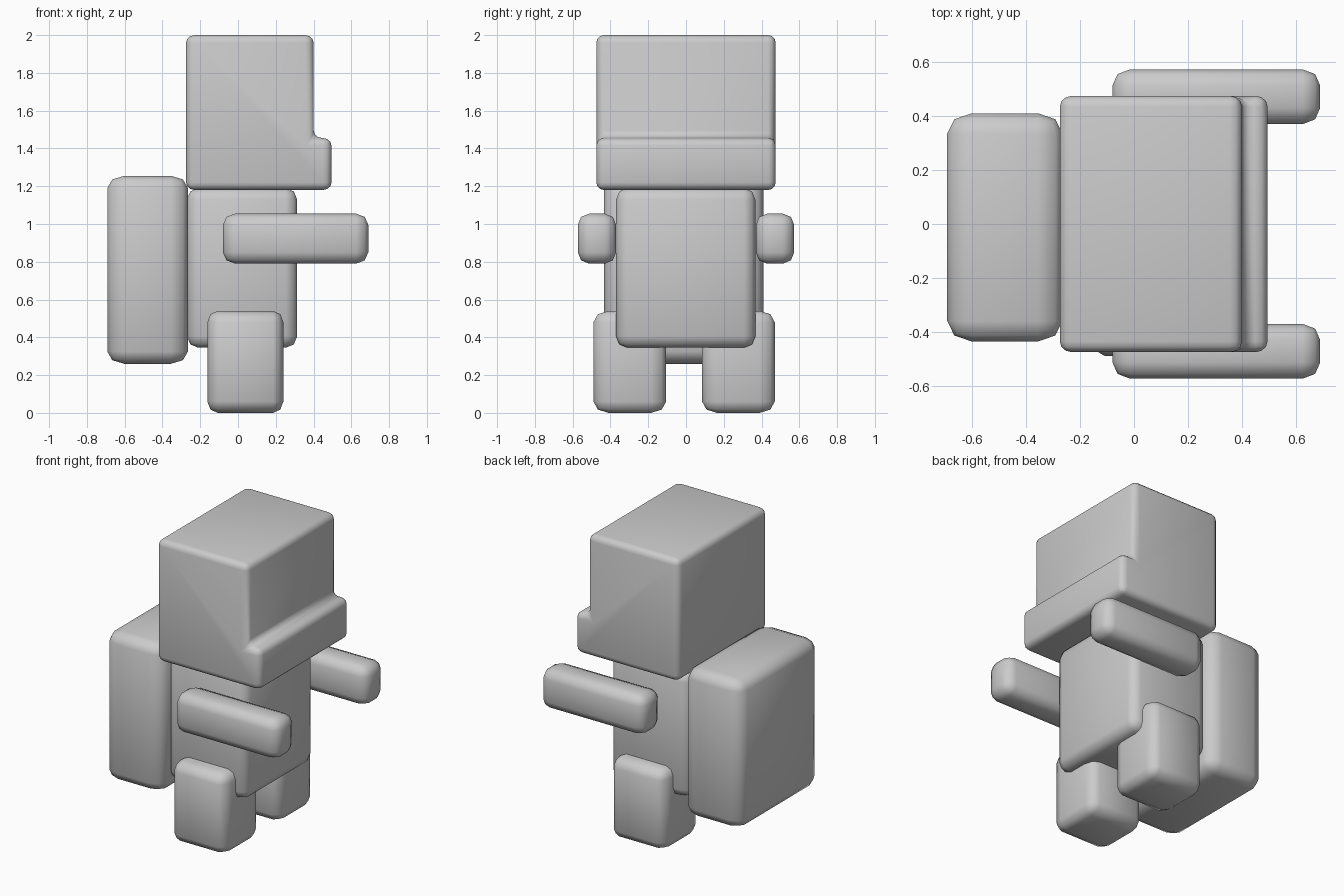
import bpy
import bmesh
from mathutils import Vector

cube = bpy.data.objects.get("Cube")
if cube:
    bpy.data.objects.remove(cube)

grey = bpy.data.materials.new("plain_grey")
grey.use_nodes = True
colour = (0.6, 0.6, 0.6, 1)
grey.diffuse_color = colour
grey.node_tree.nodes["Principled BSDF"].inputs["Base Color"].default_value = colour


def rounded_prism(name, profile, y_range, radius, segments=2):
    """Extrude an x-z profile along y and round every edge, with a radius per axis."""
    r = Vector(radius)
    bm = bmesh.new()
    ring = [bm.verts.new((x / r.x, y_range[0] / r.y, z / r.z)) for x, z in profile]
    face = bm.faces.new(ring)
    grown = bmesh.ops.extrude_face_region(bm, geom=[face])["geom"]
    moved = [v for v in grown if isinstance(v, bmesh.types.BMVert)]
    bmesh.ops.translate(bm, verts=moved, vec=(0, (y_range[1] - y_range[0]) / r.y, 0))
    bmesh.ops.recalc_face_normals(bm, faces=bm.faces)
    bmesh.ops.bevel(bm, geom=bm.edges[:], offset=1, segments=segments,
                    profile=0.5, affect='EDGES', clamp_overlap=True)
    bmesh.ops.scale(bm, verts=bm.verts, vec=r)
    bmesh.ops.recalc_face_normals(bm, faces=bm.faces)
    for f in bm.faces:
        f.smooth = True
    mesh = bpy.data.meshes.new(name)
    bm.to_mesh(mesh)
    bm.free()
    mesh.materials.append(grey)
    obj = bpy.data.objects.new(name, mesh)
    bpy.context.collection.objects.link(obj)
    return obj


def rounded_box(name, x, y, z, radius):
    profile = [(x[0], z[0]), (x[1], z[0]), (x[1], z[1]), (x[0], z[1])]
    return rounded_prism(name, profile, y, radius)


# Head with the protruding lower brim in one piece
rounded_prism("head", [(-0.275, 1.18), (0.495, 1.18), (0.495, 1.455),
                       (0.4, 1.455), (0.4, 2.0), (-0.275, 2.0)],
              (-0.475, 0.475), (0.045, 0.04, 0.04), 3)

# Torso and the pack behind it
rounded_box("torso", (-0.27, 0.313), (-0.37, 0.367), (0.345, 1.19), (0.06, 0.06, 0.06))
rounded_box("backpack", (-0.692, -0.265), (-0.435, 0.41), (0.26, 1.255), (0.09, 0.075, 0.065))

# Arms reach forward, legs stand below
for side, arm_y, leg_y in (("left", (0.37, 0.573), (0.085, 0.47)),
                           ("right", (-0.573, -0.37), (-0.49, -0.105))):
    rounded_box(side + "_arm", (-0.08, 0.69), arm_y, (0.79, 1.055), (0.065, 0.06, 0.06))
    rounded_box(side + "_leg", (-0.162, 0.24), leg_y, (0.0, 0.54), (0.055, 0.08, 0.06))
